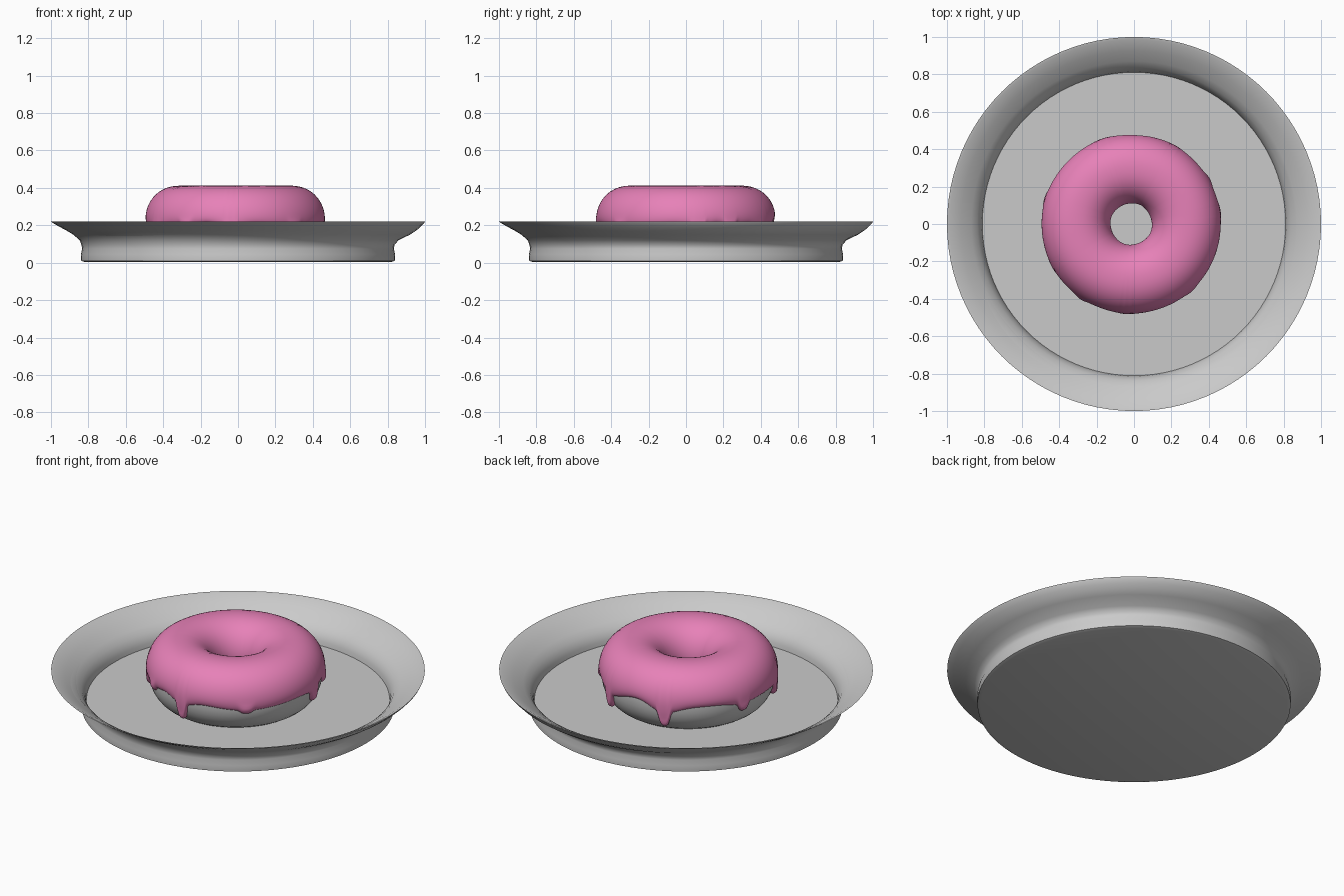
import bpy, math

cube = bpy.data.objects.get("Cube")
if cube:
    bpy.data.objects.remove(cube, do_unlink=True)


def material(name, rgb):
    m = bpy.data.materials.new(name)
    m.use_nodes = True
    m.diffuse_color = (*rgb, 1)
    m.node_tree.nodes["Principled BSDF"].inputs["Base Color"].default_value = (*rgb, 1)
    return m


def ring_surface(name, section, steps, mat, centre=(0, 0), closed=True, sharp=40):
    """Sweep section(angle) -> [(radius, z)...] around a vertical axis."""
    verts, faces = [], []
    for i in range(steps):
        a = math.tau * i / steps
        rows = section(a)
        verts += [(centre[0] + r * math.cos(a), centre[1] + r * math.sin(a), z) for r, z in rows]
    n = len(rows)
    for i in range(steps):
        j = (i + 1) % steps
        for k in range(n if closed else n - 1):
            m = (k + 1) % n
            faces.append((i * n + k, j * n + k, j * n + m, i * n + m))
    if not closed:  # cap the first and last rings
        faces.append([i * n for i in reversed(range(steps))])
        faces.append([i * n + n - 1 for i in range(steps)])
    mesh = bpy.data.meshes.new(name)
    mesh.from_pydata(verts, [], faces)
    mesh.materials.append(mat)
    obj = bpy.data.objects.new(name, mesh)
    bpy.context.collection.objects.link(obj)
    bpy.ops.object.select_all(action="DESELECT")
    obj.select_set(True)
    bpy.context.view_layer.objects.active = obj
    bpy.ops.object.shade_smooth_by_angle(angle=math.radians(sharp))
    # face the surface outward
    bpy.ops.object.mode_set(mode="EDIT")
    bpy.ops.mesh.select_all(action="SELECT")
    bpy.ops.mesh.normals_make_consistent(inside=False)
    bpy.ops.object.mode_set(mode="OBJECT")


grey = material("pale_grey", (0.59, 0.59, 0.59))
pink = material("pink_icing", (0.8, 0.22, 0.48))

# Plate: foot, flared underside (fuller on one side), thin lip, inner wall, floor
FOOT = [(0.82, 0.004), (0.838, 0.01), (0.84, 0.045), (0.833, 0.075), (0.837, 0.095)]
FLARE = [(0.852, 0.12, 0.008), (0.9, 0.15, 0.028), (0.935, 0.172, 0.026),
         (0.965, 0.192, 0.015), (0.99, 0.21, 0.006)]
INNER = [(1.0, 0.22), (0.985, 0.217), (0.925, 0.183), (0.87, 0.147), (0.838, 0.118),
         (0.822, 0.09), (0.815, 0.07), (0.811, 0.046)]


def plate_section(a):
    side = math.cos(a - math.pi / 4)
    return FOOT + [(r + full * side, z) for r, z, full in FLARE] + INNER


ring_surface("plate", plate_section, 96, grey, closed=False)

# Dough ring with a slightly squared section, resting on the plate floor
CENTRE, RING, MID = (-0.015, 0), 0.295, 0.215
WIDE, TALL = 0.166, 0.176


def squared(value, power=0.92):
    return math.copysign(abs(value) ** power, value)


def dough_section(a):
    turns = [math.tau * k / 40 for k in range(40)]
    return [(RING + (WIDE + 0.004) * squared(math.cos(t)),
             MID + (TALL if t < math.pi else TALL + 0.006) * squared(math.sin(t))) for t in turns]


ring_surface("dough", dough_section, 96, grey, CENTRE)

# Icing: drips as (azimuth, lowest height, half width), angles in degrees
DRIPS = [(-124, 0.18, 4), (-93, 0.095, 3.5), (-48, 0.175, 4.5), (8, 0.135, 4), (30, 0.17, 4),
         (61, 0.1, 3.2), (109, 0.095, 4), (164, 0.155, 4), (208, 0.11, 3.5)]


def hang(a):
    """Height of the icing's lower edge and the strength of the nearest drip."""
    base = 0.207 + 0.01 * math.sin(3 * a + 0.6) + 0.03 * math.exp(-((a - 1.55) / 0.25) ** 2)
    low, strength = base, 0
    for azimuth, tip, half in DRIPS:
        gap = (math.degrees(a) - azimuth + 180) % 360 - 180
        pull = 0.75 * math.exp(-(gap / half) ** 4) + 0.25 * math.exp(-(gap / (2.8 * half)) ** 2)
        low = min(low, base + (tip - base) * pull)
        strength = max(strength, math.exp(-(gap / half) ** 2))
    return low, strength


def icing_section(a):
    low, strength = hang(a)
    start = math.pi + 0.12 + 0.1 * math.sin(4 * a)
    end = math.asin((low - MID) / (TALL + 0.015))
    count, outer, inner = 40, [], []
    for k in range(count + 1):
        u = 0.5 - 0.5 * math.cos(math.pi * k / count)
        t = start + (end - start) * u
        lip = math.sqrt(max(0, 1 - abs(2 * u - 1) ** 14))
        bulge = 0.008 * strength * math.exp(-((u - 0.96) / 0.03) ** 2)
        thick = (0.021 + bulge) * lip
        # outer drips hang more upright than the dough beneath them
        lean = 0.7 * t if t < 0 else t
        across, up = squared(math.cos(lean)), squared(math.sin(t))
        outer.append((RING + (WIDE + thick) * across, MID + (TALL + thick) * up))
        if 0 < k < count:
            inner.append((RING + (WIDE - 0.01) * across, MID + (TALL - 0.01) * up))
    return list(reversed(outer)) + inner


ring_surface("icing", icing_section, 288, pink, CENTRE, sharp=70)
